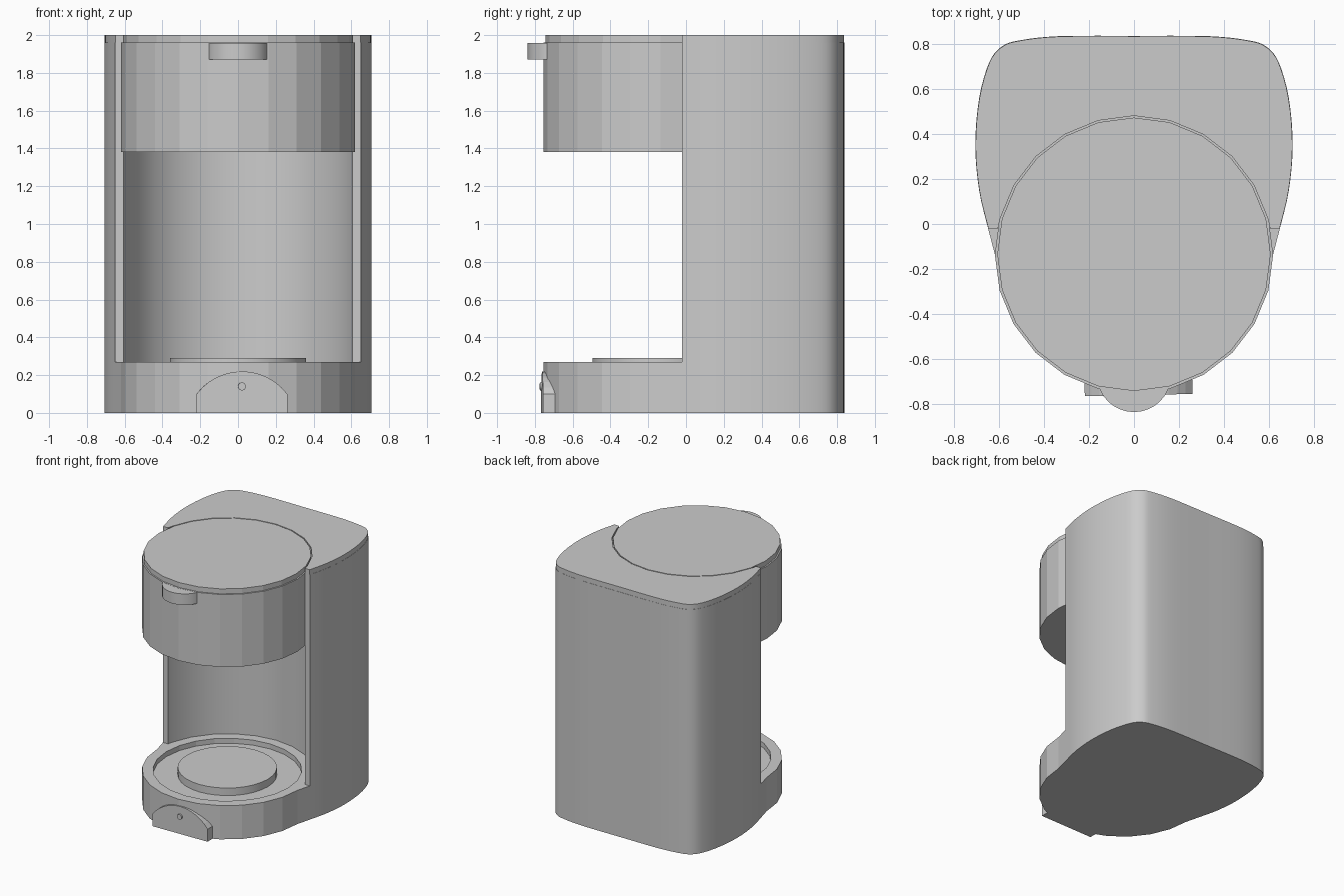
import bpy, bmesh, math

cube = bpy.data.objects.get("Cube")
if cube:
    bpy.data.objects.remove(cube, do_unlink=True)

# Single grey plastic
grey = bpy.data.materials.new("grey_plastic")
grey.use_nodes = True
grey.diffuse_color = (0.6, 0.6, 0.6, 1)
grey.node_tree.nodes["Principled BSDF"].inputs["Base Color"].default_value = (0.6, 0.6, 0.6, 1)

CY = -0.135  # centre of the round head and base


def arc(r, a0, a1, steps, cx=0.0, cy=CY):
    """Points on an arc, angles in degrees, both ends included."""
    pts = []
    for i in range(steps + 1):
        a = math.radians(a0 + (a1 - a0) * i / steps)
        pts.append((cx + r * math.cos(a), cy + r * math.sin(a)))
    return pts


def circle(r, n=24, cx=0.0, cy=CY):
    return arc(r, 0, 360, n, cx, cy)[:-1]


def spline(pts, sub=4):
    """Catmull-Rom curve through the points."""
    p = [pts[0]] + pts + [pts[-1]]
    out = []
    for i in range(1, len(p) - 2):
        for s in range(sub):
            t = s / sub
            out.append(tuple(0.5 * (2 * b + (c - a) * t + (2 * a - 5 * b + 4 * c - d) * t * t
                                    + (3 * b - a - 3 * c + d) * t ** 3)
                             for a, b, c, d in zip(p[i - 1], p[i], p[i + 1], p[i + 2])))
    return out + [pts[-1]]


def prism(name, outline, lo, hi, axis="z", smooth=None):
    """Extrude an outline along z, or an (x, z) outline along y."""
    bm = bmesh.new()
    place = (lambda p: (p[0], p[1], lo)) if axis == "z" else (lambda p: (p[0], lo, p[1]))
    face = bm.faces.new([bm.verts.new(place(p)) for p in outline])
    new = bmesh.ops.extrude_face_region(bm, geom=[face])["geom"]
    step = (0, 0, hi - lo) if axis == "z" else (0, hi - lo, 0)
    bmesh.ops.translate(bm, vec=step, verts=[g for g in new if isinstance(g, bmesh.types.BMVert)])
    bmesh.ops.recalc_face_normals(bm, faces=bm.faces)
    mesh = bpy.data.meshes.new(name)
    bm.to_mesh(mesh)
    bm.free()
    mesh.materials.append(grey)
    obj = bpy.data.objects.new(name, mesh)
    bpy.context.collection.objects.link(obj)
    if smooth:
        bpy.ops.object.select_all(action="DESELECT")
        obj.select_set(True)
        bpy.context.view_layer.objects.active = obj
        bpy.ops.object.shade_smooth_by_angle(angle=math.radians(smooth))
    return obj


# Rear housing: bulging sides, rounded back corners, round notch in front
half = spline([(0.65, -0.02), (0.69, 0.15), (0.707, 0.35), (0.69, 0.56), (0.645, 0.72),
               (0.59, 0.79), (0.51, 0.818), (0.33, 0.837), (0, 0.838)])
outer = half + [(-x, y) for x, y in reversed(half[:-1])]
notch_end = math.degrees(math.asin(0.115 / 0.617))
notch = ([arc(0.617, 180 - notch_end, 165, 1)[0]] + arc(0.617, 165, 15, 10)
         + [arc(0.617, notch_end, 15, 1)[0]])
prism("rear_housing", outer + notch, 0, 1.96, smooth=20)
prism("housing_cap", [(x * 0.998, y * 0.998) for x, y in outer] + notch, 1.96, 2.0, smooth=20)

# Brewing head with lid and front tab
prism("brewing_head", circle(0.62), 1.38, 1.96)
prism("lid", circle(0.609), 1.96, 2.0)
prism("lid_tab", circle(0.165, 32, 0, -0.673), 1.87, 1.959, smooth=30)

# Base flaring into the housing, with a recessed tray
base_outline = arc(0.62, 180, 360, 12) + [(0.65, -0.02)] + arc(0.62, 15, 165, 10) + [(-0.65, -0.02)]
base = prism("base", base_outline, 0, 0.27)
cutter = prism("tray_cutter", circle(0.54), 0.23, 0.4)
cutter.hide_render = True
mod = base.modifiers.new("tray_recess", "BOOLEAN")
mod.operation = "DIFFERENCE"
mod.solver = "EXACT"
mod.object = cutter
bpy.ops.object.select_all(action="DESELECT")
bpy.context.view_layer.objects.active = base
base.select_set(True)
bpy.ops.object.modifier_apply(modifier=mod.name)
bpy.data.objects.remove(cutter, do_unlink=True)
prism("cup_plate", circle(0.36, 32), 0.22, 0.29, smooth=30)

# Arched control panel, turned very slightly, with a small button
arch = [(0.24, 0), (0.24, 0.1)] + arc(0.3, 37, 143, 12, 0, -0.08) + [(-0.24, 0.1), (-0.24, 0)]
panel = prism("control_panel", arch, -0.04, 0.04, "y")
button = prism("button", circle(0.021, 16, 0, 0.14), -0.052, 0, "y", smooth=30)
for part in (panel, button):
    part.location = (0.02, -0.722, 0)
    part.rotation_euler.z = math.radians(1.2)
